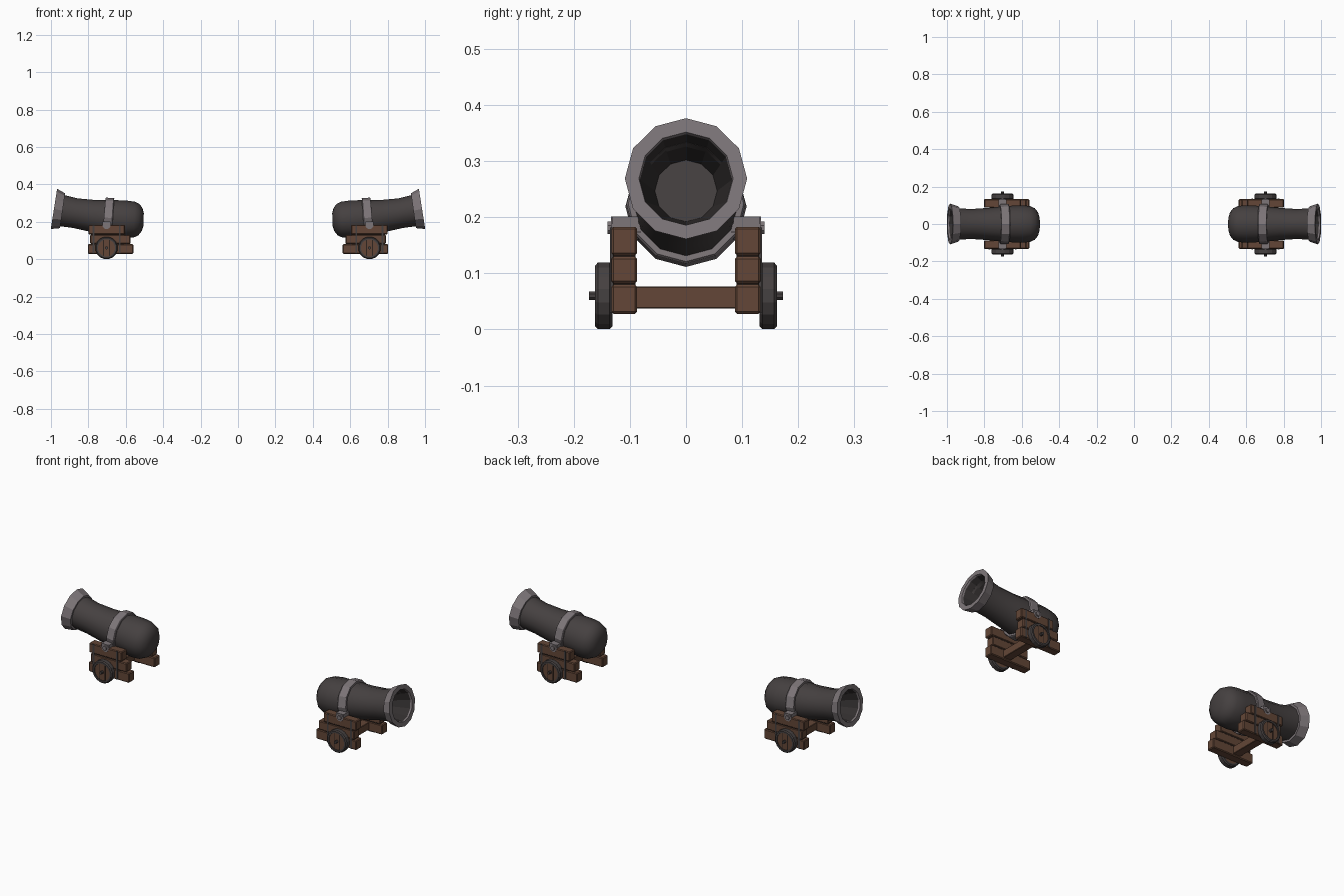
import bpy, bmesh, math
from mathutils import Vector

if "Cube" in bpy.data.objects:
    bpy.data.objects.remove(bpy.data.objects["Cube"])


def mat(name, rgb):
    m = bpy.data.materials.new(name)
    m.diffuse_color = (*rgb, 1)
    m.use_nodes = True
    m.node_tree.nodes["Principled BSDF"].inputs["Base Color"].default_value = m.diffuse_color
    return m


IRON = mat("dark iron", (0.060, 0.052, 0.052))
STEEL = mat("light steel", (0.205, 0.180, 0.190))
WOOD = mat("brown wood", (0.125, 0.062, 0.038))
SEAM = mat("dark seam", (0.028, 0.018, 0.014))
BORE = mat("bore black", (0.032, 0.028, 0.028))
parts = []


def finish(bm, name, m, smooth=False):
    bmesh.ops.recalc_face_normals(bm, faces=bm.faces)
    me = bpy.data.meshes.new(name)
    bm.to_mesh(me)
    bm.free()
    me.materials.append(m)
    ob = bpy.data.objects.new(name, me)
    bpy.context.collection.objects.link(ob)
    if smooth:
        bpy.ops.object.select_all(action='DESELECT')
        ob.select_set(True)
        bpy.context.view_layer.objects.active = ob
        bpy.ops.object.shade_smooth_by_angle(angle=math.radians(38))
    parts.append(ob)
    return ob


def box(name, x, y, z, m, bevel=0.0):
    bm = bmesh.new()
    bmesh.ops.create_cube(bm, size=1)
    for v in bm.verts:
        v.co = Vector([(a + b) / 2 + c * (b - a) for (a, b), c in zip((x, y, z), v.co)])
    if bevel:
        bmesh.ops.bevel(bm, geom=bm.edges[:], offset=bevel, segments=1, affect='EDGES')
    return finish(bm, name, m)


def axis(x):
    """Gently bent barrel centre line: height and tilt at x."""
    t = max(x - 0.55, 0)
    return 0.211 + 0.04 * t + 0.215 * t * t, math.atan(0.04 + 0.27 * t)


def lathe(name, prof, m, closed=False, smooth=False, n=12):
    """Rings (x, radius) swept along the barrel line."""
    bm = bmesh.new()
    rings = []
    for x, r in prof:
        zc, a = axis(x)
        rings.append([bm.verts.new((x - r * math.cos(t) * math.sin(a), r * math.sin(t),
                                    zc + r * math.cos(t) * math.cos(a)))
                      for t in (2 * math.pi * i / n for i in range(n))])
    pairs = list(zip(rings, rings[1:]))
    if closed:
        pairs.append((rings[-1], rings[0]))
    else:
        bm.faces.new(rings[0])
        bm.faces.new(rings[-1])
    for p, q in pairs:
        for i in range(n):
            j = (i + 1) % n
            bm.faces.new((p[i], p[j], q[j], q[i]))
    return finish(bm, name, m, smooth)


def spin_y(name, cx, cz, prof, m, n=16, closed=False):
    """Rings (y, radius) around an axis parallel to y."""
    bm = bmesh.new()
    rings = [[bm.verts.new((cx + r * math.cos(2 * math.pi * (i + .5) / n), y,
                            cz + r * math.sin(2 * math.pi * (i + .5) / n)))
              for i in range(n)] for y, r in prof]
    pairs = list(zip(rings, rings[1:]))
    if closed:
        pairs.append((rings[-1], rings[0]))
    else:
        bm.faces.new(rings[0])
        bm.faces.new(rings[-1])
    for p, q in pairs:
        for i in range(n):
            j = (i + 1) % n
            bm.faces.new((p[i], p[j], q[j], q[i]))
    return finish(bm, name, m)


# barrel with rounded breech, open shell at the front
barrel = lathe("barrel", [(0.505, 0.035), (0.513, 0.062), (0.530, 0.084), (0.555, 0.096),
                          (0.60, 0.100), (0.69, 0.096), (0.78, 0.086), (0.87, 0.080),
                          (0.945, 0.084), (0.945, 0.074), (0.875, 0.056)], IRON, smooth=True)
# muzzle lip and bore lining
lathe("muzzle_ring", [(0.938, 0.082), (0.938, 0.094), (0.984, 0.109), (0.984, 0.084),
                      (0.978, 0.082)], STEEL, closed=True)
bm = bmesh.new()
lathe("bore_lining", [(0.981, 0.0835), (0.877, 0.0555), (0.876, 0.060), (0.940, 0.079)],
      BORE, closed=True)
bm.free()
# steel collar
lathe("collar", [(0.669, 0.090), (0.669, 0.105), (0.673, 0.108), (0.713, 0.106),
                 (0.717, 0.103), (0.717, 0.090)], STEEL, closed=True)

CX = 0.703
for s, side in ((1, "back"), (-1, "front")):
    def yy(a, b):
        return tuple(sorted((s * a, s * b)))

    # stepped cheek of three planks with dark seams
    for k, (x0, x1, z0, z1) in enumerate(((0.56, 0.802, 0.028, 0.080),
                                         (0.575, 0.790, 0.082, 0.130),
                                         (0.605, 0.800, 0.132, 0.183))):
        box(f"{side}_cheek_plank_{k}", (x0, x1), yy(0.087, 0.133), (z0, z1), WOOD, 0.004)
    box(f"{side}_cheek_seam", (0.61, 0.785), yy(0.090, 0.130), (0.032, 0.18), SEAM)
    for x in (0.632, 0.772):
        box(f"{side}_cheek_strap", (x - .005, x + .005), yy(0.130, 0.135), (0.03, 0.182), IRON)
    # trunnion, its bearing and end cap
    spin_y(f"{side}_trunnion", CX, 0.181, [(s * 0.08, 0.021), (s * 0.134, 0.021)], STEEL, 12)
    spin_y(f"{side}_trunnion_cap", CX, 0.181, [(s * 0.13, 0.012), (s * 0.14, 0.012)], STEEL, 8)
    box(f"{side}_trunnion_plate", (CX - .022, CX + .022), yy(0.085, 0.132), (0.181, 0.201), STEEL)
    # wheel: iron tyre, boarded disc, axle pin
    spin_y(f"{side}_wheel_tyre", CX, 0.06,
           [(s * 0.131, 0.046), (s * 0.131, 0.055), (s * 0.136, 0.0605), (s * 0.157, 0.0605),
            (s * 0.162, 0.055), (s * 0.162, 0.046)], IRON, 16, closed=True)
    spin_y(f"{side}_wheel_disc", CX, 0.06, [(s * 0.133, 0.048), (s * 0.157, 0.048)], WOOD)
    for dx in (-0.016, 0.016):
        box(f"{side}_wheel_seam", (CX + dx - .0018, CX + dx + .0018), yy(0.155, 0.158),
            (0.017, 0.103), SEAM)
    spin_y(f"{side}_axle_pin", CX, 0.06, [(s * 0.12, 0.009), (s * 0.173, 0.008)], IRON, 8)

# cross beam between the cheeks
box("cross_beam", (CX - .022, CX + .022), (-0.09, 0.09), (0.037, 0.077), WOOD, 0.002)

# second cannon faces the opposite way
for ob in parts[:]:
    ob.name = "right_" + ob.name
    c = ob.copy()
    c.data = ob.data.copy()
    c.name = ob.name.replace("right_", "left_", 1)
    c.rotation_euler = (0, 0, math.pi)
    bpy.context.collection.objects.link(c)
